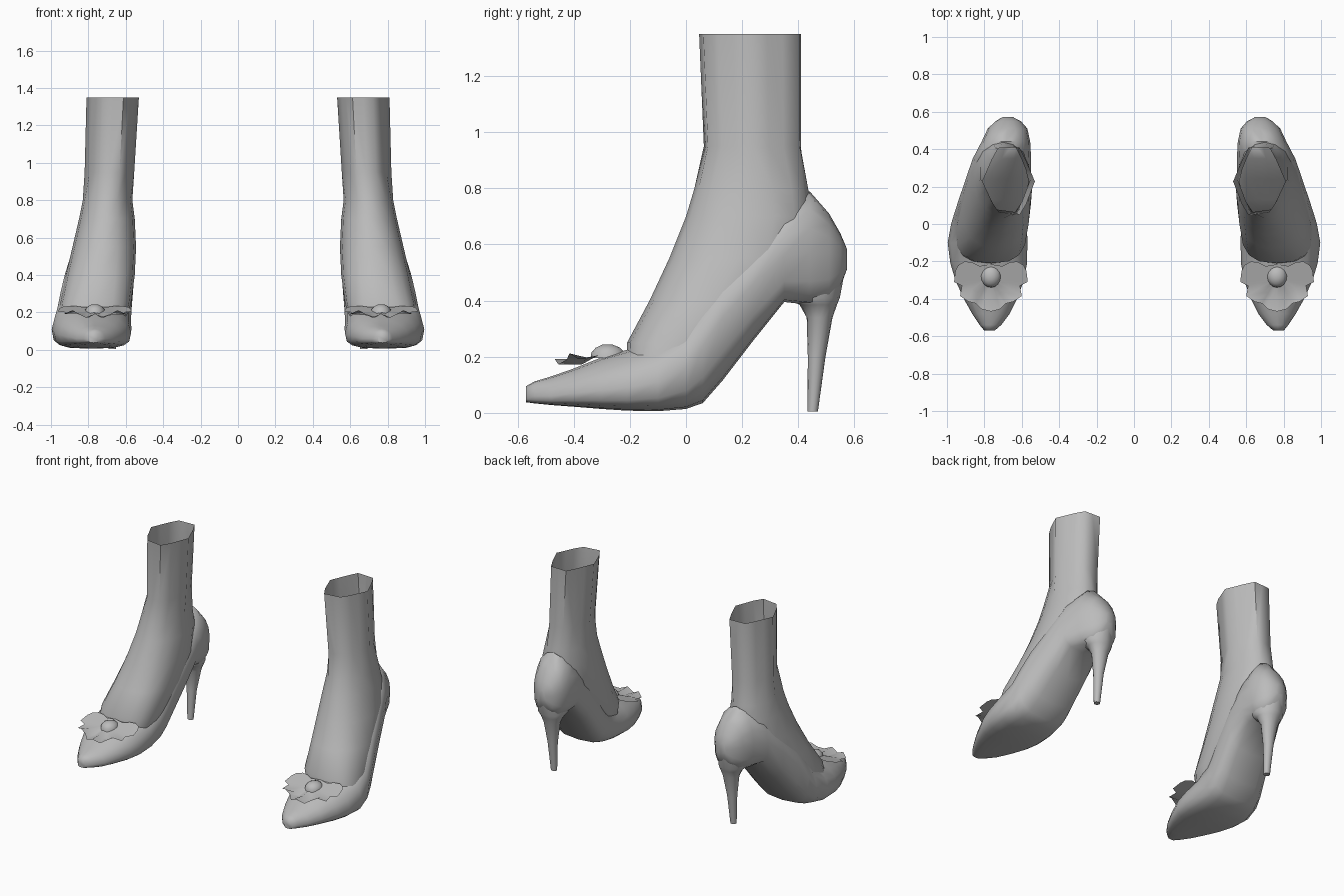
import bpy, bmesh, math

if "Cube" in bpy.data.objects:
    bpy.data.objects.remove(bpy.data.objects["Cube"])

grey = bpy.data.materials.new("plain grey")
grey.diffuse_color = (0.5, 0.5, 0.5, 1)
grey.use_nodes = True
grey.node_tree.nodes["Principled BSDF"].inputs["Base Color"].default_value = grey.diffuse_color
N = 16


def finish(name, bm, angle=60):
    """Turn a bmesh into a named part, smooth it and mirror it to the other foot."""
    bmesh.ops.recalc_face_normals(bm, faces=bm.faces)
    me = bpy.data.meshes.new(name)
    bm.to_mesh(me)
    bm.free()
    me.materials.append(grey)
    ob = bpy.data.objects.new(name, me)
    bpy.context.collection.objects.link(ob)
    bpy.ops.object.select_all(action='DESELECT')
    bpy.context.view_layer.objects.active = ob
    ob.select_set(True)
    bpy.ops.object.shade_smooth_by_angle(angle=math.radians(angle))
    ob.modifiers.new("other_foot", 'MIRROR').use_mirror_merge = False
    return ob


def loft(name, rings, caps, angle=60):
    bm = bmesh.new()
    rows = [[bm.verts.new(p) for p in r] for r in rings]
    for a, b in zip(rows, rows[1:]):
        n = len(a)
        for i in range(n):
            bm.faces.new((a[i], a[(i + 1) % n], b[(i + 1) % n], b[i]))
    for use, row in zip(caps, (rows[0], rows[-1])):
        if use:
            bm.faces.new(row)
    return finish(name, bm, angle)


def power(v, e):
    return math.copysign(abs(v) ** e, v)


def level_ring(z, y0, y1, x0, x1, e=1.0, skew=0.0):
    """Horizontal rounded ring at height z; skew leans front to back across x."""
    out = []
    for i in range(N):
        t = math.tau * i / N
        c, s = power(math.cos(t), e), power(math.sin(t), e)
        out.append(((x0 + x1) / 2 + c * (x1 - x0) / 2,
                    (y0 + y1) / 2 + s * (y1 - y0) / 2 + skew * c, z))
    return out


def hex_ring(z, y0, y1, x0, x1):
    """Six-sided leg ring with extra points along its sides."""
    cx, cy, rx, ry = (x0 + x1) / 2, (y0 + y1) / 2, (x1 - x0) / 2, (y1 - y0) / 2
    corners = [(1, 0), (.45, .97), (-.45, 1), (-1, 0), (-.5, -1), (.45, -.9)]
    # points on the hexagon outline at the same angles as the round rings
    out = []
    for i in range(N):
        t = math.tau * i / N
        d = (math.cos(t), math.sin(t))
        best = 9
        for (ax, ay), (bx, by) in zip(corners, corners[1:] + corners[:1]):
            den = d[0] * (by - ay) - d[1] * (bx - ax)
            if abs(den) > 1e-6:
                r = (ax * (by - ay) - ay * (bx - ax)) / den
                if r > 0:
                    best = min(best, r)
        out.append((cx + d[0] * best * rx, cy + d[1] * best * ry, z))
    return out


def cross_section(y, zb, zw, zt, x0, x1):
    """Upright shoe section: flat underside, widest at zw, arched top."""
    out = []
    for i in range(N):
        t = math.tau * i / N
        c, s = math.cos(t), math.sin(t)
        e = 0.95 if s > 0 else 0.62
        h = zt - zw if s > 0 else zw - zb
        out.append(((x0 + x1) / 2 + power(c, e) * (x1 - x0) / 2, y, zw + power(s, e) * h))
    return out


# Leg and instep, open at the top
leg = [hex_ring(1.35, .045, .41, .53, .81),
       hex_ring(.95, .062, .41, .555, .82),
       level_ring(.80, .03, .435, .565, .83)]
for z, y0, y1, x0, x1, e in [(.70, .0, .45, .552, .85, .95),
                             (.55, -.06, .43, .545, .885, .9),
                             (.40, -.13, .33, .552, .92, .85),
                             (.25, -.21, .17, .572, .95, .75),
                             (.15, -.21, .08, .60, .96, .75)]:
    leg.append(level_ring(z, y0, y1, x0, x1, e))
loft("leg", leg, (False, True))

# Shoe body from pointed toe to heel cup: y, bottom, widest, top, inner x, outer x
shoe = [cross_section(*s) for s in [
    (-.57, .038, .06, .095, .745, .80),
    (-.54, .034, .06, .112, .71, .825),
    (-.48, .028, .06, .13, .665, .865),
    (-.40, .022, .07, .158, .625, .91),
    (-.30, .014, .08, .198, .588, .955),
    (-.21, .008, .09, .225, .572, .982),
    (-.10, .006, .11, .26, .570, .996),
    (.00, .014, .16, .34, .572, .978),
    (.06, .035, .24, .44, .568, .96),
    (.13, .115, .34, .52, .56, .937),
    (.24, .258, .46, .62, .55, .90),
    (.35, .395, .56, .74, .55, .862),
    (.44, .385, .57, .79, .555, .815),
    (.51, .40, .57, .71, .57, .782),
    (.55, .45, .56, .64, .605, .74),
    (.573, .51, .55, .585, .65, .70)]]
loft("shoe", shoe, (True, True))

# Stiletto heel
heel = [level_ring(*r) for r in [
    (.005, .433, .470, .652, .692),
    (.20, .434, .497, .640, .704),
    (.34, .430, .522, .615, .725),
    (.385, .405, .538, .595, .745),
    (.41, .36, .548, .58, .77),
    (.50, .34, .565, .59, .76)]]
loft("heel", heel, (True, True))

# Bow of thin petals: half outline mirrored about its own centre line
half = [(.0, -.215), (.06, -.225), (.10, -.205), (.14, -.20), (.175, -.22), (.19, -.25),
        (.197, -.31), (.155, -.33), (.165, -.385), (.12, -.415), (.08, -.425),
        (.05, -.455), (.0, -.468)]
outline = half + [(-x, y) for x, y in half[-2:0:-1]]
BX, BY = .765, -.29


def petal_height(x, y):
    front = max(0, -.36 - y)
    return .192 + max(0, y + .36) * .27 - .02 * math.sin(abs(x) * 38) * (front > 0)


rings = []
for k in (.2, .6, 1):
    rings.append([(BX + x * k, BY + (y - BY) * k,
                   petal_height(x * k, BY + (y - BY) * k)) for x, y in outline])
loft("bow_petals", rings, (True, False), 80)

# Rounded knot in the middle of the bow
knot = [level_ring(z, -.28 - .06 * r, -.28 + .065 * r, BX - .055 * r, BX + .055 * r)
        for z, r in [(.195, 1.0), (.215, .95), (.232, .7), (.243, .3)]]
loft("bow_knot", knot, (True, True))
